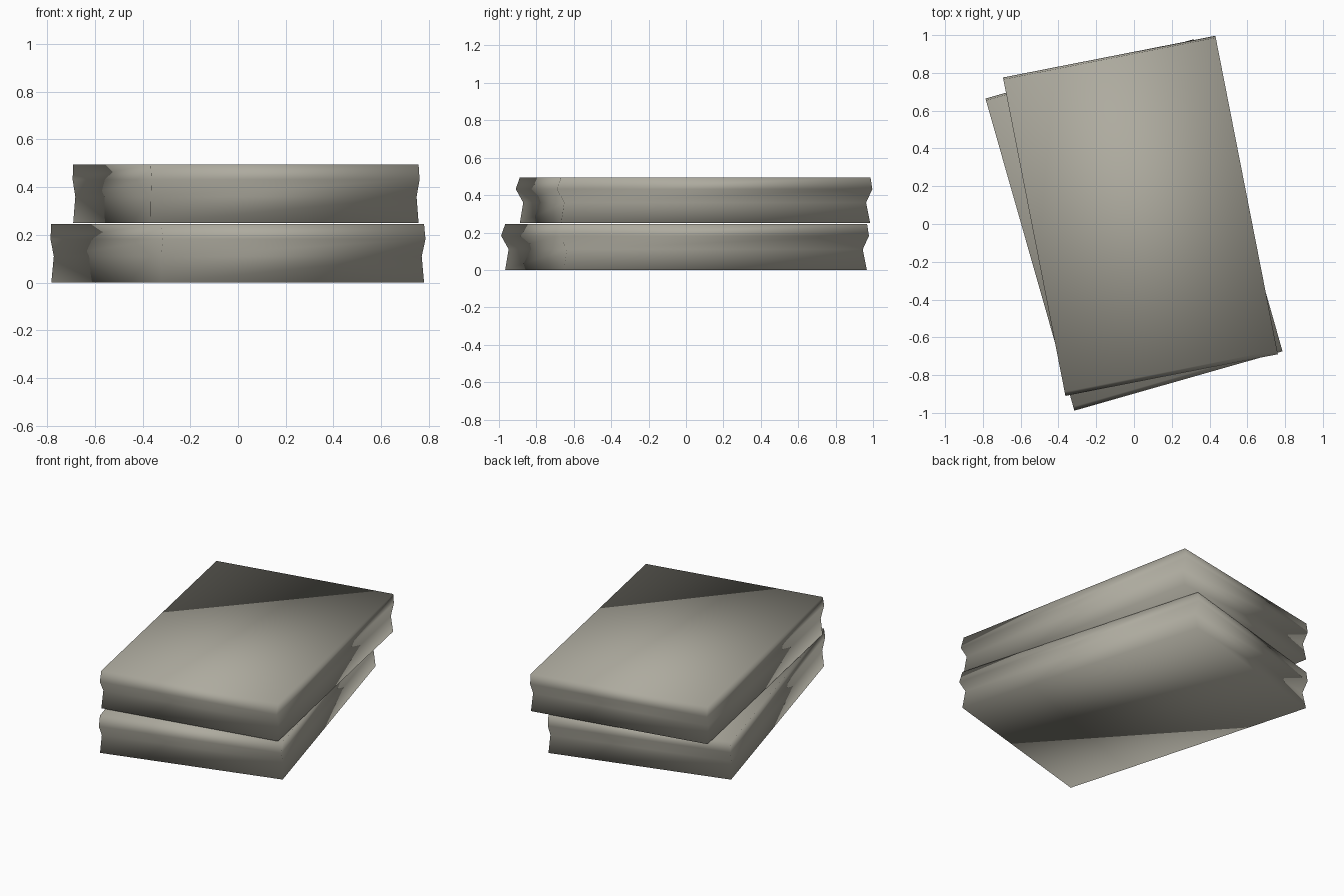
import bpy
import bmesh
from math import radians

cube = bpy.data.objects.get("Cube")
if cube:
    bpy.data.objects.remove(cube, do_unlink=True)

# One warm grey stone colour
stone = bpy.data.materials.new("warm grey stone")
stone.use_nodes = True
colour = (0.42, 0.405, 0.345, 1)
stone.diffuse_color = colour
stone.node_tree.nodes["Principled BSDF"].inputs["Base Color"].default_value = colour

HALF_WIDTH, HALF_LENGTH = 0.573, 0.859

# Moulded edge: height, side inset, front inset, back inset
RINGS = [
    (0.0, 0.0, 0.022, 0.012),
    (0.11, 0.005, 0.04, 0.033),
    (0.182, 0.0, 0.0, 0.0),
    (0.245, 0.0, 0.022, 0.01),
]


def make_slab(name, location, angle):
    """Rectangular slab lofted through the moulding rings."""
    bm = bmesh.new()
    loops = []
    for z, side, front, back in RINGS:
        w = HALF_WIDTH - side
        y0, y1 = front - HALF_LENGTH, HALF_LENGTH - back
        loops.append([bm.verts.new((x, y, z))
                      for x, y in ((-w, y0), (w, y0), (w, y1), (-w, y1))])
    for low, high in zip(loops, loops[1:]):
        for i in range(4):
            j = (i + 1) % 4
            bm.faces.new((low[i], low[j], high[j], high[i]))
    bm.faces.new(loops[0][::-1])
    bm.faces.new(loops[-1])
    # Soft shading runs across every edge
    for face in bm.faces:
        face.smooth = True
    mesh = bpy.data.meshes.new(name)
    bm.to_mesh(mesh)
    bm.free()
    mesh.materials.append(stone)
    slab = bpy.data.objects.new(name, mesh)
    slab.location = location
    slab.rotation_euler.z = radians(angle)
    bpy.context.collection.objects.link(slab)


# Two slabs, casually stacked
make_slab("lower_slab", (0, -0.005, 0), 15.9)
make_slab("upper_slab", (0.034, 0.043, 0.25), 11.1)
